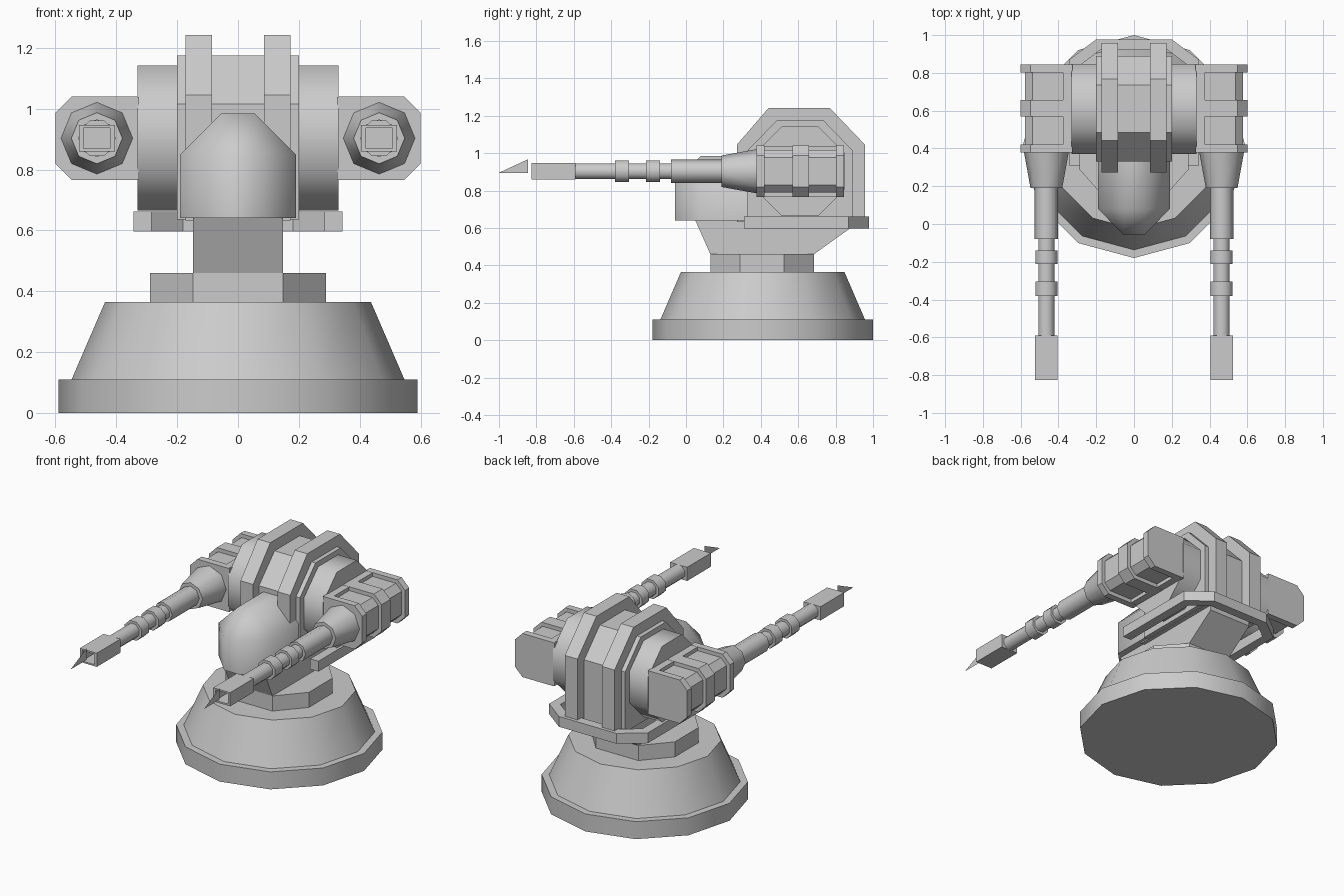
import bpy, bmesh
from math import pi, sin, cos, radians

if "Cube" in bpy.data.objects:
    bpy.data.objects.remove(bpy.data.objects["Cube"])

GX, GZ = 0.464, 0.903   # gun axis
CY = 0.41               # base centre


def finish(name, bm, smooth=False):
    bmesh.ops.recalc_face_normals(bm, faces=bm.faces)
    me = bpy.data.meshes.new(name)
    bm.to_mesh(me)
    bm.free()
    ob = bpy.data.objects.new(name, me)
    bpy.context.collection.objects.link(ob)
    if smooth:
        bpy.ops.object.select_all(action='DESELECT')
        ob.select_set(True)
        bpy.context.view_layer.objects.active = ob
        bpy.ops.object.shade_smooth_by_angle(angle=radians(48))
    return ob


def loft(name, sections, axis, smooth=False):
    """Skin a list of (position, 2D outline) along an axis."""
    place = {'x': lambda t, p: (t, p[0], p[1]),
             'y': lambda t, p: (p[0], t, p[1]),
             'z': lambda t, p: (p[0], p[1], t)}[axis]
    bm = bmesh.new()
    rings = [[bm.verts.new(place(t, p)) for p in pts] for t, pts in sections]
    n = len(rings[0])
    for a, b in zip(rings, rings[1:]):
        for i in range(n):
            j = (i + 1) % n
            bm.faces.new((a[i], a[j], b[j], b[i]))
    bm.faces.new(rings[0])
    if len(rings) > 1:
        bm.faces.new(rings[-1])
    return finish(name, bm, smooth)


def prism(name, pts, axis, a, b, smooth=False):
    return loft(name, [(a, pts), (b, pts)], axis, smooth)


def ngon(n, r, cx, cy, phase=0.0):
    return [(cx + r * cos(2 * pi * i / n + phase), cy + r * sin(2 * pi * i / n + phase))
            for i in range(n)]


def pod_outline(s, inner, outer, hh, c):
    """Pod section: square against the turret, cut corners on the outside."""
    return [(s * inner, GZ - hh), (s * (outer - c), GZ - hh), (s * outer, GZ - hh + c),
            (s * outer, GZ + hh - c), (s * (outer - c), GZ + hh), (s * inner, GZ + hh)]


def rect(cx, cz, hw, hh):
    return [(cx - hw, cz - hh), (cx + hw, cz - hh), (cx + hw, cz + hh), (cx - hw, cz + hh)]


# Base: foot, tapered body and eight-sided neck
prism("base_foot", ngon(12, 0.59, 0, CY), 'z', 0, 0.11, True)
loft("base_cone", [(0.11, ngon(12, 0.547, 0, CY)), (0.365, ngon(12, 0.437, 0, CY))], 'z', True)
prism("neck", [(0.148, 0.13), (0.29, 0.29), (0.29, 0.525), (0.148, 0.685),
               (-0.148, 0.685), (-0.29, 0.525), (-0.29, 0.29), (-0.148, 0.13)], 'z', 0.365, 0.46)

# Pillar flaring up under the turret
prism("pillar", [(0.685, 0.46), (0.88, 0.6), (0.88, 0.64), (0.05, 0.64), (0.13, 0.46)],
      'x', -0.148, 0.148)

# Deck rim: a U-shaped band with cut rear corners
prism("deck_rim", [(0.343, 0.31), (0.343, 0.87), (0.2, 0.978), (-0.2, 0.978), (-0.343, 0.87),
                   (-0.343, 0.31), (-0.285, 0.31), (-0.285, 0.84), (-0.18, 0.92),
                   (0.18, 0.92), (0.285, 0.84), (0.285, 0.31)], 'z', 0.597, 0.662)

# Turret body, two raised bands and the side drums
prism("turret_body", [(0.33, 0.635), (0.33, 1.015), (0.485, 1.175), (0.735, 1.175),
                      (0.89, 1.015), (0.89, 0.635)], 'x', -0.2, 0.2)
for s in (-1, 1):
    prism("turret_band", [(0.272, 0.632), (0.272, 1.045), (0.442, 1.242), (0.768, 1.242),
                          (0.957, 1.045), (0.957, 0.632)], 'x', s * 0.085, s * 0.173)
    prism("side_drum", ngon(8, 0.258, 0.61, 0.903, pi / 8), 'x', s * 0.19, s * 0.33, True)

# Faceted sensor head in front
bm = bmesh.new()
for s in (-1, 1):
    for co in ((0.055, -0.058, 0.64), (0.055, -0.058, 0.85), (0.19, 0.08, 0.64),
               (0.19, 0.08, 0.85), (0.055, 0.08, 0.985), (0.19, 0.35, 0.64),
               (0.19, 0.35, 0.85), (0.055, 0.35, 0.985)):
        bm.verts.new((s * co[0], co[1], co[2]))
bmesh.ops.convex_hull(bm, input=bm.verts)
bmesh.ops.dissolve_limit(bm, angle_limit=0.01, verts=bm.verts, edges=bm.edges)
finish("sensor_head", bm, True)

# Guns, one each side
for s in (-1, 1):
    x = s * GX
    # Pod core, inner mounting plate and three collars
    prism("gun_pod", pod_outline(s, 0.34, 0.577, 0.113, 0.04), 'y', 0.39, 0.83)
    prism("pod_mount", rect(s * 0.35, GZ, 0.025, 0.136), 'y', 0.379, 0.844)
    for a, b in ((0.378, 0.42), (0.57, 0.657), (0.803, 0.845)):
        prism("pod_collar", pod_outline(s, 0.33, 0.6, 0.137, 0.053), 'y', a, b)
    # Barrel
    loft("barrel_shroud", [(0.378, ngon(8, 0.118, x, GZ)), (0.19, ngon(8, 0.084, x, GZ))], 'y', True)
    prism("barrel_sleeve", ngon(8, 0.062, x, GZ), 'y', 0.2, -0.08, True)
    prism("barrel", ngon(8, 0.046, x, GZ, pi / 8), 'y', -0.07, -0.6, True)
    for a, b in ((-0.14, -0.213), (-0.305, -0.38)):
        prism("barrel_ring", ngon(8, 0.063, x, GZ, pi / 8), 'y', a, b, True)
    # Hollow muzzle box
    loft("muzzle", [(-0.59, rect(x, GZ, 0.059, 0.043)), (-0.825, rect(x, GZ, 0.059, 0.043)),
                    (-0.825, rect(x, GZ, 0.044, 0.033)), (-0.7, rect(x, GZ, 0.044, 0.033))], 'y')
    # Paper-thin sight fin ahead of the muzzle
    loft("muzzle_fin", [(x, [(-1.0, 0.895), (-0.845, 0.895), (-0.845, 0.967)])], 'x')
